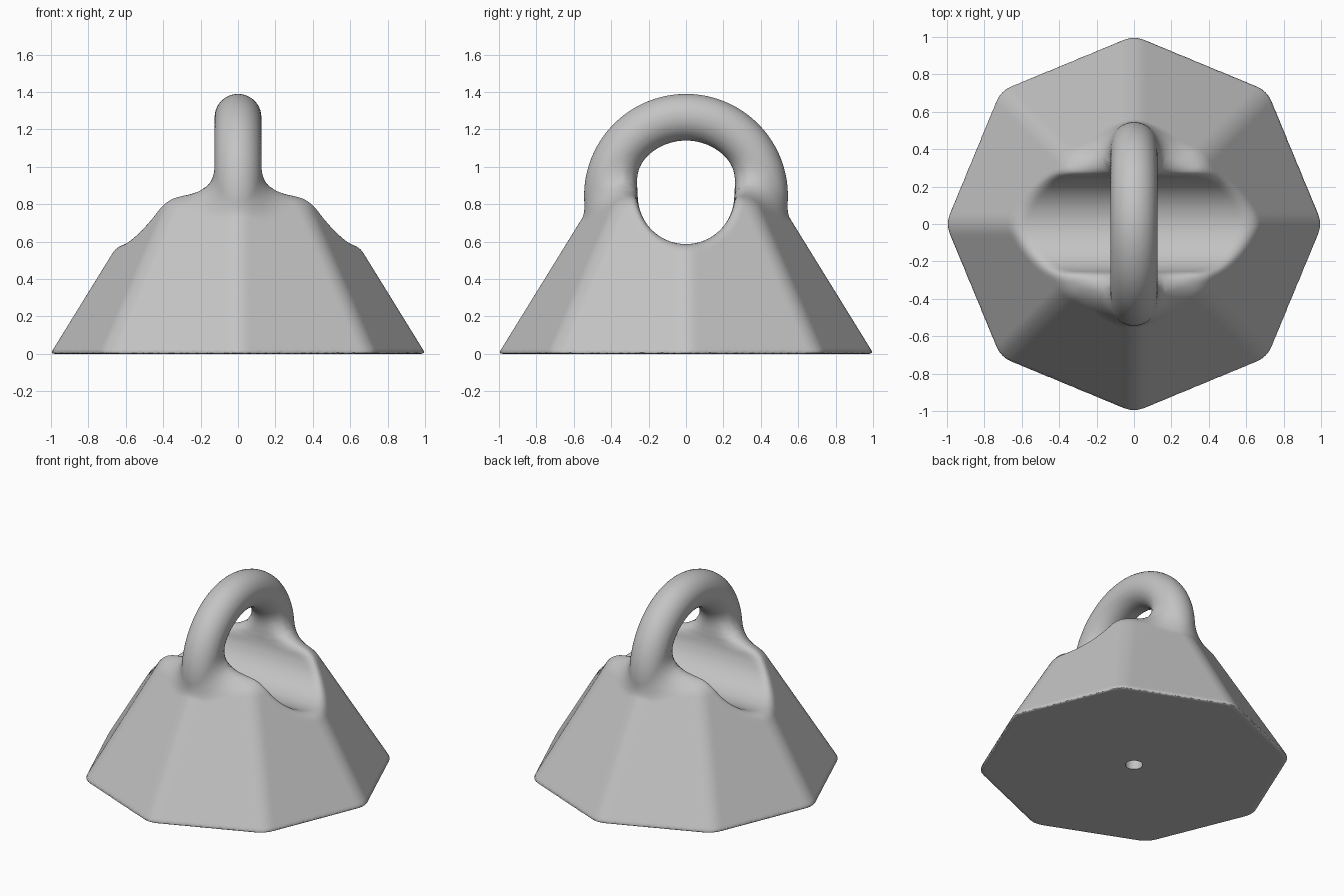
import bpy
import math
from mathutils import Vector

cube = bpy.data.objects.get("Cube")
if cube:
    bpy.data.objects.remove(cube, do_unlink=True)

# Main sizes
BASE_R, APEX, TOP = 1.016, 1.645, 0.85
RING_Z, RING_R, TUBE_R = 0.845, 0.42, 0.125
GROOVE_R = 0.258
HALF = math.pi / 8
APOTHEM = math.cos(HALF)
TILT = 1 / math.hypot(1, APOTHEM * BASE_R / APEX)


def named(name):
    obj = bpy.context.object
    obj.name = obj.data.name = name
    return obj


def apply_modifier(obj, kind, **settings):
    mod = obj.modifiers.new(kind.title(), kind)
    for key, value in settings.items():
        setattr(mod, key, value)
    bpy.ops.object.select_all(action='DESELECT')
    obj.select_set(True)
    bpy.context.view_layer.objects.active = obj
    bpy.ops.object.modifier_apply(modifier=mod.name)


def combine(obj, other, operation):
    other.hide_render = True
    apply_modifier(obj, 'BOOLEAN', object=other, operation=operation, solver='EXACT')
    bpy.data.objects.remove(other, do_unlink=True)


# Soft joins between the shapes
def soft_max(a, b, k):
    h = max(k - abs(a - b), 0)
    return max(a, b) + h * h / (4 * k)


def soft_min(a, b, k):
    return -soft_max(-a, -b, k)


def body_distance(x, y, z):
    r = math.hypot(x, y)
    a = math.atan2(y, x) % (2 * HALF) - HALF
    side = r * math.cos(a)
    if r > 0.01:
        side = soft_max(side, r * math.cos(abs(a) - 2 * HALF), 0.046)
    slope = (side - APOTHEM * BASE_R * (1 - z / APEX)) * TILT
    return soft_max(soft_max(slope, z - TOP, 0.09), -z, 0.022)


def surface(x, y, z):
    ring = math.hypot(math.hypot(y, z - RING_Z) - RING_R, x) - TUBE_R
    # Wide fillet beside the ring, tight on its outer side
    fillet = 0.22 * min(1, max(0.12, (0.58 - abs(y)) / 0.25))
    solid = soft_min(body_distance(x, y, z), ring, fillet)
    groove = GROOVE_R - math.hypot(y, z - RING_Z)
    return soft_max(solid, groove, 0.05)


def settle(p):
    """Move a vertex onto the softly joined surface."""
    e = 0.001
    for _ in range(4):
        d = surface(*p)
        if abs(d) < 0.0004:
            break
        g = Vector((surface(p.x + e, p.y, p.z) - d,
                    surface(p.x, p.y + e, p.z) - d,
                    surface(p.x, p.y, p.z + e) - d)) / e
        p = p - g * (d / max(g.length_squared, 0.3))
    return p


# Octagonal weight body
bpy.ops.mesh.primitive_cone_add(vertices=8, radius1=BASE_R, depth=TOP, location=(0, 0, TOP / 2),
                                radius2=BASE_R * (1 - TOP / APEX))
body = named("weight_body")

# Lifting ring
bpy.ops.mesh.primitive_torus_add(major_radius=RING_R, minor_radius=TUBE_R, major_segments=64,
                                 minor_segments=24, location=(0, 0, RING_Z),
                                 rotation=(0, math.pi / 2, 0))
combine(body, named("lifting_ring"), 'UNION')

# Round groove running under the ring
bpy.ops.mesh.primitive_cylinder_add(vertices=64, radius=GROOVE_R, depth=3,
                                    location=(0, 0, RING_Z), rotation=(0, math.pi / 2, 0))
combine(body, named("groove_cutter"), 'DIFFERENCE')

# Even mesh, then fillet all joins
apply_modifier(body, 'REMESH', mode='VOXEL', voxel_size=0.017)
for v in body.data.vertices:
    v.co = body.matrix_world.inverted() @ settle(body.matrix_world @ v.co)

# Small blind hole in the underside
bpy.ops.mesh.primitive_cylinder_add(vertices=32, radius=0.056, depth=0.6, location=(0, 0, 0))
combine(body, named("hole_cutter"), 'DIFFERENCE')

# Plain grey finish
grey = bpy.data.materials.new("plain_grey")
grey.use_nodes = True
colour = (0.55, 0.55, 0.55, 1)
grey.diffuse_color = colour
grey.node_tree.nodes["Principled BSDF"].inputs["Base Color"].default_value = colour
body.data.materials.clear()
body.data.materials.append(grey)
for face in body.data.polygons:
    face.material_index = 0

bpy.ops.object.select_all(action='DESELECT')
body.select_set(True)
bpy.context.view_layer.objects.active = body
bpy.ops.object.shade_smooth_by_angle(angle=math.radians(50))
